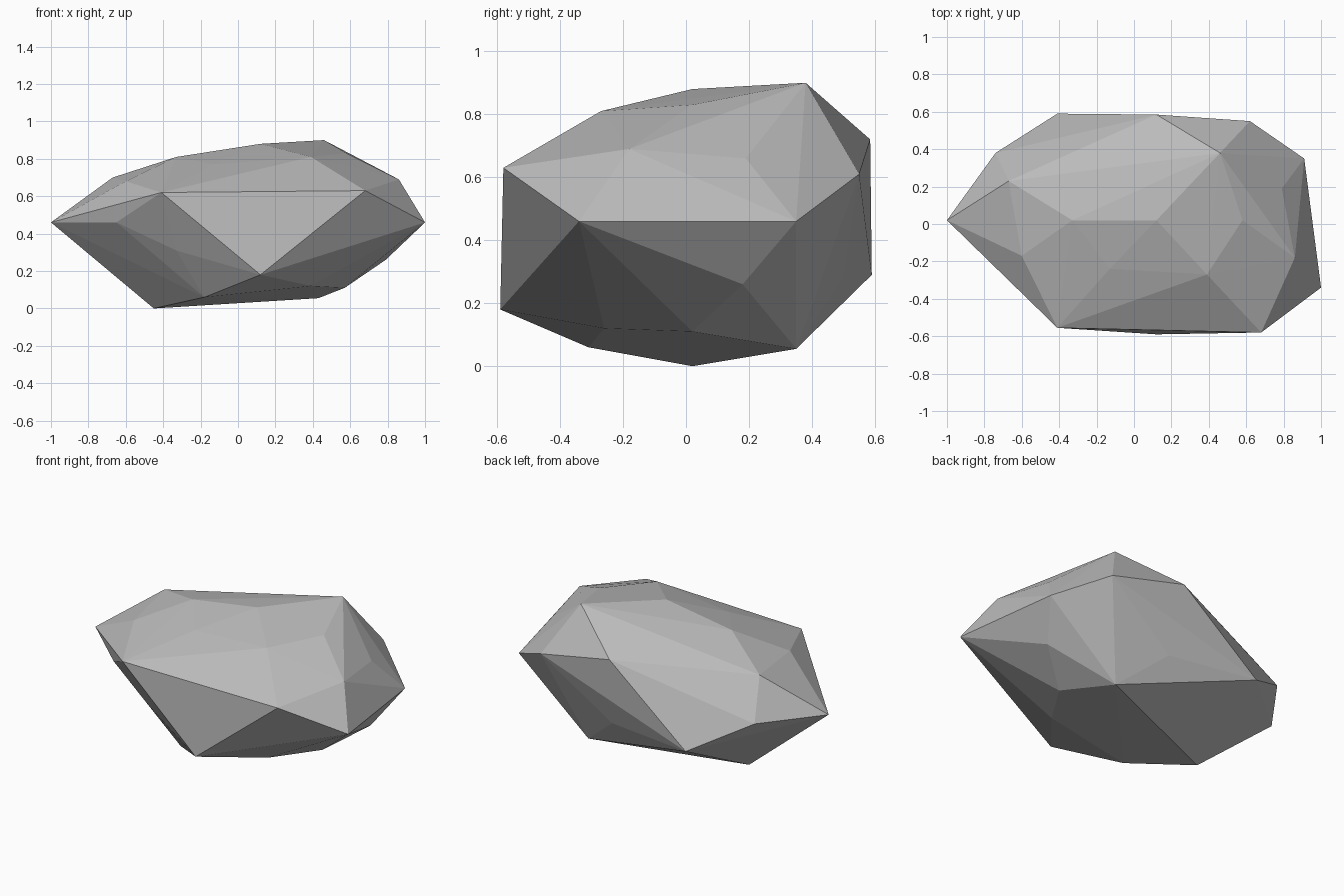
import bpy
import bmesh

cube = bpy.data.objects.get("Cube")
if cube:
    bpy.data.objects.remove(cube, do_unlink=True)

# Corner points of the boulder, from the crown down to the underside
crown = [(.12, .02, .88), (.46, .38, .9), (-.33, .02, .81), (.39, -.27, .81),
         (.58, .02, .83), (-.13, -.24, .77), (-.67, .23, .7)]
shoulder = [(-.41, -.555, .62), (.68, -.58, .63), (.86, -.18, .69),
            (.79, .19, .66), (.62, .55, .61), (.12, .585, .72), (-.6, -.17, .68)]
girdle = [(-1, .02, .46), (1, -.34, .46), (.91, .35, .46),
          (-.74, .38, .47), (-.65, -.3, .46)]
base = [(.12, -.59, .18), (-.41, .59, .29), (.79, .18, .26), (-.33, -.41, .31),
        (.16, .5, .28), (.57, .02, .11), (.39, -.26, .12),
        (.43, .35, .055), (-.18, -.31, .06), (-.45, .02, 0)]

# Wrap the points in a faceted skin
bm = bmesh.new()
for point in crown + shoulder + girdle + base:
    bm.verts.new(point)
hull = bmesh.ops.convex_hull(bm, input=bm.verts)
loose = [v for v in bm.verts if not v.link_faces]
bmesh.ops.delete(bm, geom=loose, context='VERTS')
bmesh.ops.recalc_face_normals(bm, faces=bm.faces)
mesh = bpy.data.meshes.new("boulder")
bm.to_mesh(mesh)
bm.free()

# Plain stone colour
stone = bpy.data.materials.new("grey_stone")
stone.use_nodes = True
grey = (.5, .5, .5, 1)
stone.diffuse_color = grey
stone.node_tree.nodes["Principled BSDF"].inputs["Base Color"].default_value = grey
mesh.materials.append(stone)

boulder = bpy.data.objects.new("boulder", mesh)
bpy.context.collection.objects.link(boulder)
